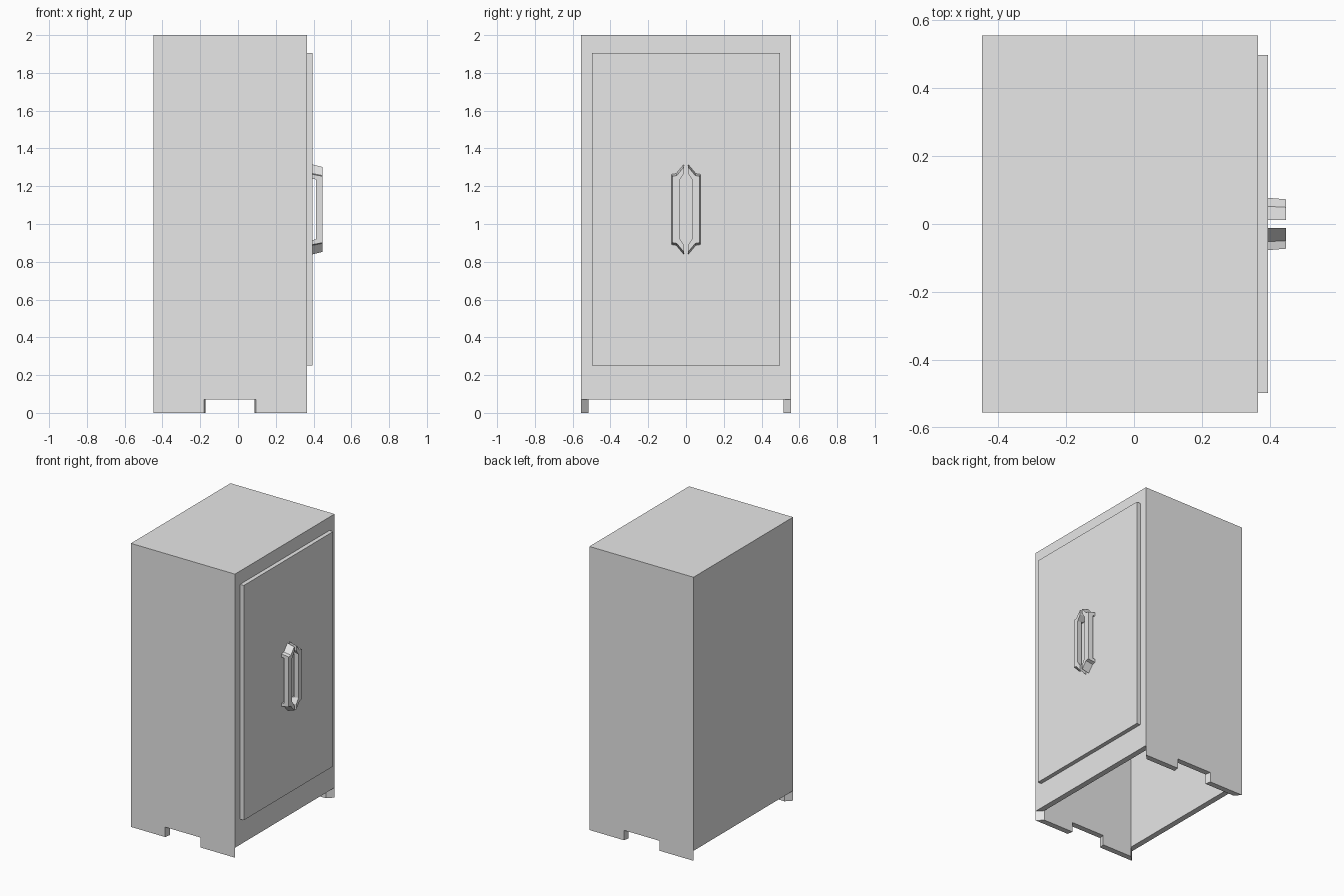
import bpy, bmesh

cube = bpy.data.objects.get("Cube")
if cube:
    bpy.data.objects.remove(cube, do_unlink=True)

GREY = (0.8, 0.8, 0.8, 1)
mat = bpy.data.materials.new("light grey")
mat.use_nodes = True
mat.diffuse_color = GREY
mat.node_tree.nodes["Principled BSDF"].inputs["Base Color"].default_value = GREY


def loft(name, rings, flip=1, open_start=False):
    """Join two matching outlines into a solid; flip=-1 mirrors it in y."""
    bm = bmesh.new()
    a, b = [[bm.verts.new((x, y * flip, z)) for x, y, z in ring] for ring in rings]
    n = len(a)
    first = bm.faces.new(a)
    bm.faces.new(b)
    for i in range(n):
        j = (i + 1) % n
        bm.faces.new((a[i], a[j], b[j], b[i]))
    bmesh.ops.recalc_face_normals(bm, faces=bm.faces)
    if open_start:
        bmesh.ops.delete(bm, geom=[first], context='FACES_ONLY')
    mesh = bpy.data.meshes.new(name)
    bm.to_mesh(mesh)
    bm.free()
    mesh.materials.append(mat)
    obj = bpy.data.objects.new(name, mesh)
    bpy.context.collection.objects.link(obj)
    return obj


def upright(outline, z0, z1):
    return [[(x, y, z) for x, y in outline] for z in (z0, z1)]


def box(name, x0, x1, y0, y1, z0, z1, **kw):
    outline = [(x0, y0), (x1, y0), (x1, y1), (x0, y1)]
    return loft(name, upright(outline, z0, z1), **kw)


BACK, FRONT, SIDE, WALL, RIM = -0.447, 0.365, 0.555, 0.04, 0.07

# Hollow cabinet, open underneath
cabinet = box("cabinet_shell", BACK, FRONT, -SIDE, SIDE, RIM, 2, open_start=True)
shell = cabinet.modifiers.new("walls", 'SOLIDIFY')
shell.thickness = WALL
shell.offset = -1
shell.use_even_offset = True

# Door panel
box("door", FRONT, 0.394, -0.498, 0.498, 0.25, 1.906)

MID, BASE_X, TOP_X, BAR_X = 1.077, 0.394, 0.447, 0.412


def handle_rings(outline, x0, x1):
    """Extrude a y-z outline away from the door, tapering towards its face."""
    rings = []
    for x in (x0, x1):
        s = 1 - 0.055 * (x - BASE_X) / (TOP_X - BASE_X)
        rings.append([(x, y * s, MID + dz * s) for y, dz in outline])
    return rings


ARM = [(0.012, 0.238), (0.012, 0.2), (0.037, 0.162), (0.077, 0.162),
       (0.077, 0.186), (0.052, 0.19)]
BAR = [(0.037, -0.162), (0.077, -0.162), (0.077, 0.162), (0.037, 0.162)]

for side, flip in (("left", 1), ("right", -1)):
    # Mitred skirting feet with a notch between them
    for end, x, notch, d in (("back", BACK, -0.18, 1), ("front", FRONT, 0.095, -1)):
        foot = [(x, SIDE), (notch, SIDE), (notch + 0.008 * d, SIDE - WALL),
                (x + WALL * d, SIDE - WALL)]
        loft(f"{end}_foot_{side}", upright(foot, 0, RIM), flip)
    # Door handle: raised grip between two angled arms
    loft(f"handle_grip_{side}", handle_rings(BAR, BAR_X, TOP_X), flip)
    for end, up in (("upper", 1), ("lower", -1)):
        arm = [(y, dz * up) for y, dz in ARM]
        loft(f"{end}_handle_arm_{side}", handle_rings(arm, BASE_X, TOP_X), flip)
